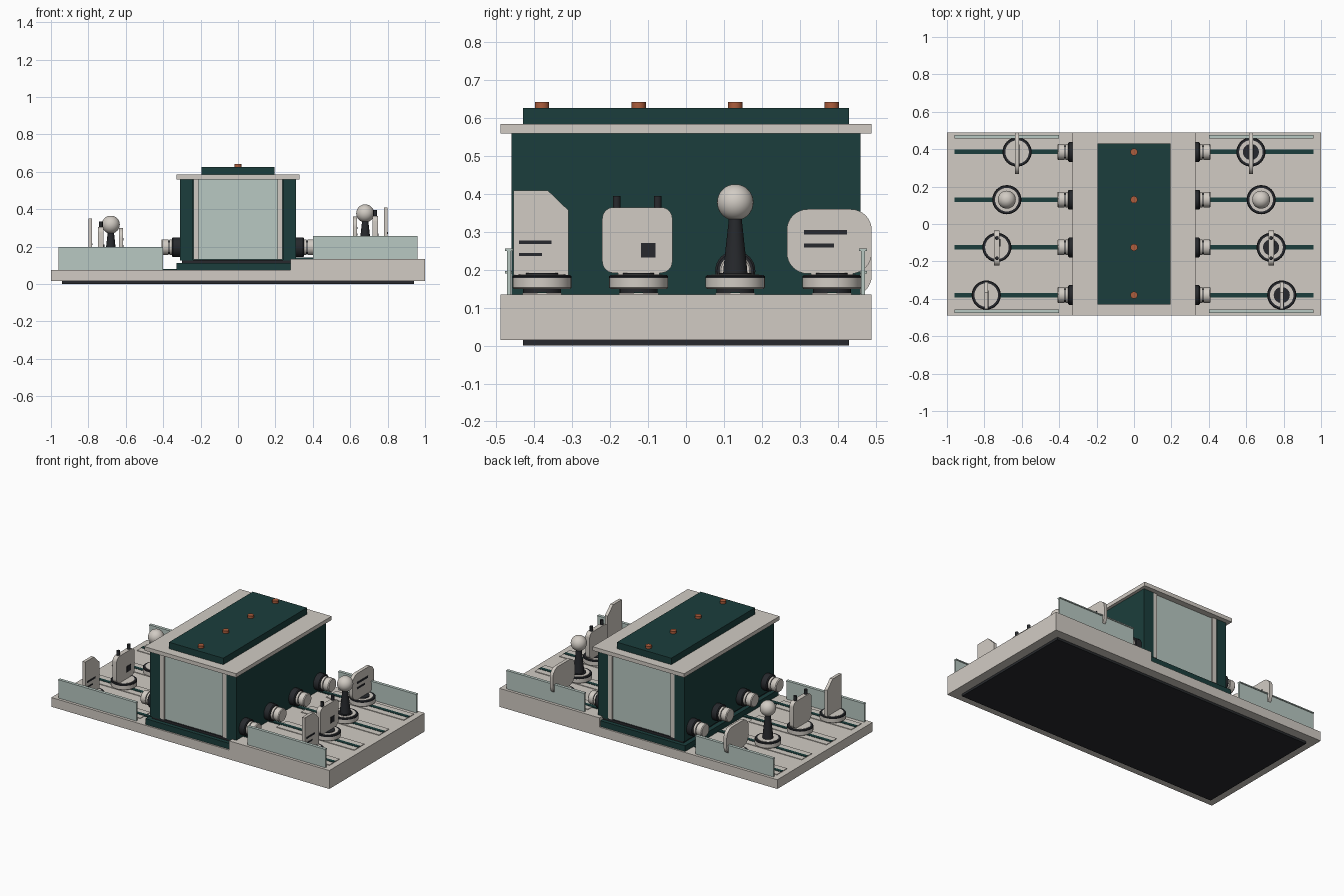
import bpy, bmesh, math
from mathutils import Matrix, Vector

if "Cube" in bpy.data.objects:
    bpy.data.objects.remove(bpy.data.objects["Cube"])


def material(name, rgb):
    m = bpy.data.materials.new(name)
    m.diffuse_color = (*rgb, 1)
    m.use_nodes = True
    m.node_tree.nodes["Principled BSDF"].inputs["Base Color"].default_value = m.diffuse_color
    return m


BEIGE = material("beige", (0.64, 0.60, 0.55))
TEAL = material("teal", (0.011, 0.048, 0.045))
PALE = material("pale_panel", (0.48, 0.58, 0.54))
DARK = material("dark", (0.02, 0.022, 0.026))
COPPER = material("copper", (0.42, 0.11, 0.045))


def finish(name, bm, mat, smooth=False):
    bmesh.ops.recalc_face_normals(bm, faces=bm.faces)
    me = bpy.data.meshes.new(name)
    bm.to_mesh(me)
    bm.free()
    ob = bpy.data.objects.new(name, me)
    bpy.context.collection.objects.link(ob)
    me.materials.append(mat)
    if smooth:
        bpy.ops.object.select_all(action='DESELECT')
        ob.select_set(True)
        bpy.context.view_layer.objects.active = ob
        bpy.ops.object.shade_smooth_by_angle(angle=math.radians(35))
    return ob


def box(name, x0, x1, y0, y1, z0, z1, mat):
    bm = bmesh.new()
    centre = Vector((x0 + x1, y0 + y1, z0 + z1)) / 2
    size = (abs(x1 - x0), abs(y1 - y0), abs(z1 - z0), 1)
    bmesh.ops.create_cube(bm, size=1, matrix=Matrix.Translation(centre) @ Matrix.Diagonal(size))
    return finish(name, bm, mat)


def turned(name, origin, profile, mat, axis='Z', side=1):
    """Lathe a (radius, height) profile around z, or around x pointing outward."""
    bm = bmesh.new()
    vs = [bm.verts.new((r, 0, h)) for r, h in [(0, profile[0][1]), *profile, (0, profile[-1][1])]]
    es = [bm.edges.new(p) for p in zip(vs, vs[1:])]
    bmesh.ops.spin(bm, geom=vs + es, cent=(0, 0, 0), axis=(0, 0, 1), angle=math.tau, steps=32)
    bmesh.ops.remove_doubles(bm, verts=bm.verts, dist=1e-5)
    rot = Matrix.Rotation(side * math.pi / 2, 4, 'Y') if axis == 'X' else Matrix()
    bm.transform(Matrix.Translation(origin) @ rot)
    return finish(name, bm, mat, True)


def plate(name, x, outline, thick, mat):
    """Extrude a (y, z) outline along x."""
    bm = bmesh.new()
    f = bm.faces.new([bm.verts.new((x - thick / 2, y, z)) for y, z in outline])
    ext = bmesh.ops.extrude_face_region(bm, geom=[f])
    bmesh.ops.translate(bm, verts=[v for v in ext['geom'] if isinstance(v, bmesh.types.BMVert)],
                        vec=(thick, 0, 0))
    return finish(name, bm, mat, True)


def rounded(y0, y1, z0, z1, r, n=8):
    pts = []
    for k, (cy, cz) in enumerate([(y1 - r, z1 - r), (y0 + r, z1 - r), (y0 + r, z0 + r), (y1 - r, z0 + r)]):
        for i in range(n + 1):
            a = (k + i / n) * math.pi / 2
            pts.append((cy + r * math.cos(a), cz + r * math.sin(a)))
    return pts


LOW, HIGH = 0.075, 0.135
LANES = [-0.38, -0.125, 0.13, 0.385]

# Stepped base
box("base_foot", -0.94, 0.94, -0.43, 0.43, 0, 0.016, DARK)
plate_bm = bmesh.new()
step = [(-1, 0.015), (1, 0.015), (1, HIGH), (0.28, HIGH), (0.28, LOW), (-1, LOW)]
face = plate_bm.faces.new([plate_bm.verts.new((x, -0.49, z)) for x, z in step])
ext = bmesh.ops.extrude_face_region(plate_bm, geom=[face])
bmesh.ops.translate(plate_bm, vec=(0, 0.98, 0),
                    verts=[v for v in ext['geom'] if isinstance(v, bmesh.types.BMVert)])
finish("stepped_base", plate_bm, BEIGE)

# Central housing
box("housing_plinth", -0.33, 0.33, -0.48, 0.48, LOW - 0.005, 0.113, TEAL)
box("housing_gasket", -0.30, 0.30, -0.455, 0.455, 0.11, 0.128, DARK)
box("housing_core", -0.25, 0.25, -0.44, 0.44, 0.125, 0.562, TEAL)
for s in (-1, 1):
    box("housing_side_wall", s * 0.24, s * 0.31, -0.46, 0.46, 0.125, 0.562, TEAL)
    box("end_panel", -0.212, 0.212, s * 0.43, s * 0.45, 0.13, 0.56, PALE)
    for t in (-1, 1):
        box("end_panel_post", t * 0.21, t * 0.238, s * 0.43, s * 0.459, 0.13, 0.56, BEIGE)
box("lid_plate", -0.33, 0.33, -0.49, 0.49, 0.56, 0.585, BEIGE)
box("lid_cover", -0.195, 0.195, -0.43, 0.43, 0.583, 0.627, TEAL)
for y in LANES:
    turned("lid_bolt", (0, y, 0.62), [(0.019, 0), (0.019, 0.023)], COPPER)


def carriage(x, y, z, side):
    turned("slider_carriage", (x, y, z), [(0.05, 0), (0.05, 0.018)], DARK)
    turned("slider_disc", (x, y, z), [(0.073, 0.014), (0.078, 0.018), (0.078, 0.043)], BEIGE)
    turned("slider_ring", (x, y, z), [(0.078, 0.042), (0.078, 0.048), (0.074, 0.051)], DARK)
    turned("slider_cap", (x, y, z), [(0.063, 0.045), (0.063, 0.053)], BEIGE)
    if side > 0:
        turned("slider_hub", (x, y, z), [(0.043, 0.05), (0.043, 0.057)], DARK)


for side, deck in ((-1, LOW), (1, HIGH)):
    # Low side fences
    for y in (-0.467, 0.467):
        box("fence_panel", side * 0.4, side * 0.96, y - 0.005, y + 0.005, deck, deck + 0.12, PALE)
        box("fence_cap", side * 0.4, side * 0.96, y - 0.01, y + 0.01, deck + 0.115, deck + 0.122, PALE)

    # Lanes and wall knobs
    for y in LANES:
        box("lane_plate", side * 0.4, side * 0.96, y - 0.052, y + 0.052, deck - 0.01, deck + 0.004, BEIGE)
        box("lane_slot", side * 0.31, side * 0.96, y - 0.012, y + 0.012, deck - 0.01, deck + 0.006, TEAL)
        o = (side * 0.31, y, 0.197)
        turned("knob_collar", o, [(0.053, -0.01), (0.053, 0.037), (0.048, 0.042)], DARK, 'X', side)
        turned("knob_neck", o, [(0.042, 0.03), (0.042, 0.056)], BEIGE, 'X', side)
        turned("knob_groove", o, [(0.036, 0.05), (0.036, 0.068)], DARK, 'X', side)
        turned("knob_head", o, [(0.042, 0.062), (0.042, 0.095), (0.038, 0.1)], BEIGE, 'X', side)

    # Chamfered plate marker
    x, y, z = side * 0.79, LANES[0], deck
    carriage(x, y, z, side)
    plate("chamfered_marker", x, [(-0.455, z + 0.05), (-0.31, z + 0.05), (-0.31, z + 0.222),
                                  (-0.365, z + 0.275), (-0.455, z + 0.275)], 0.02, BEIGE)
    box("marker_long_bar", x + 0.008, x + 0.013, -0.44, -0.355, z + 0.133, z + 0.143, DARK)
    box("marker_short_bar", x + 0.008, x + 0.013, -0.44, -0.38, z + 0.101, z + 0.109, DARK)

    # Square marker with two pins
    x, y = side * 0.733, LANES[1]
    carriage(x, y, z, side)
    box("square_marker_foot", x - 0.012, x + 0.012, y - 0.055, y + 0.055, z + 0.045, z + 0.07, BEIGE)
    plate("square_marker", x, rounded(-0.221, -0.036, z + 0.057, z + 0.23, 0.03), 0.03, BEIGE)
    box("square_marker_window", x + 0.012, x + 0.018, -0.119, -0.08, z + 0.098, z + 0.136, DARK)
    for py in (-0.183, -0.075):
        turned("square_marker_pin", (x, py, z), [(0.01, 0.22), (0.01, 0.26)], DARK)

    # Ball lever
    x, y = side * 0.68, LANES[2]
    carriage(x, y, z, side)
    turned("lever_stem", (x, y, z), [(0.033, 0.045), (0.03, 0.08), (0.018, 0.19), (0.018, 0.22)], DARK)
    ball = [(0.048 * math.sin(a), 0.243 - 0.048 * math.cos(a))
            for a in (math.pi * i / 16 for i in range(1, 16))]
    turned("lever_ball", (x, y, z), ball, BEIGE)

    # Rounded plate marker
    x, y = side * 0.625, LANES[3]
    carriage(x, y, z, side)
    box("rounded_marker_foot", x - 0.01, x + 0.01, y - 0.055, y + 0.055, z + 0.045, z + 0.07, BEIGE)
    plate("rounded_marker", x, rounded(0.266, 0.49, z + 0.055, z + 0.225, 0.055), 0.022, BEIGE)
    box("marker_long_bar", x + 0.009, x + 0.014, 0.312, 0.425, z + 0.158, z + 0.17, DARK)
    box("marker_short_bar", x + 0.009, x + 0.014, 0.312, 0.39, z + 0.124, z + 0.135, DARK)
